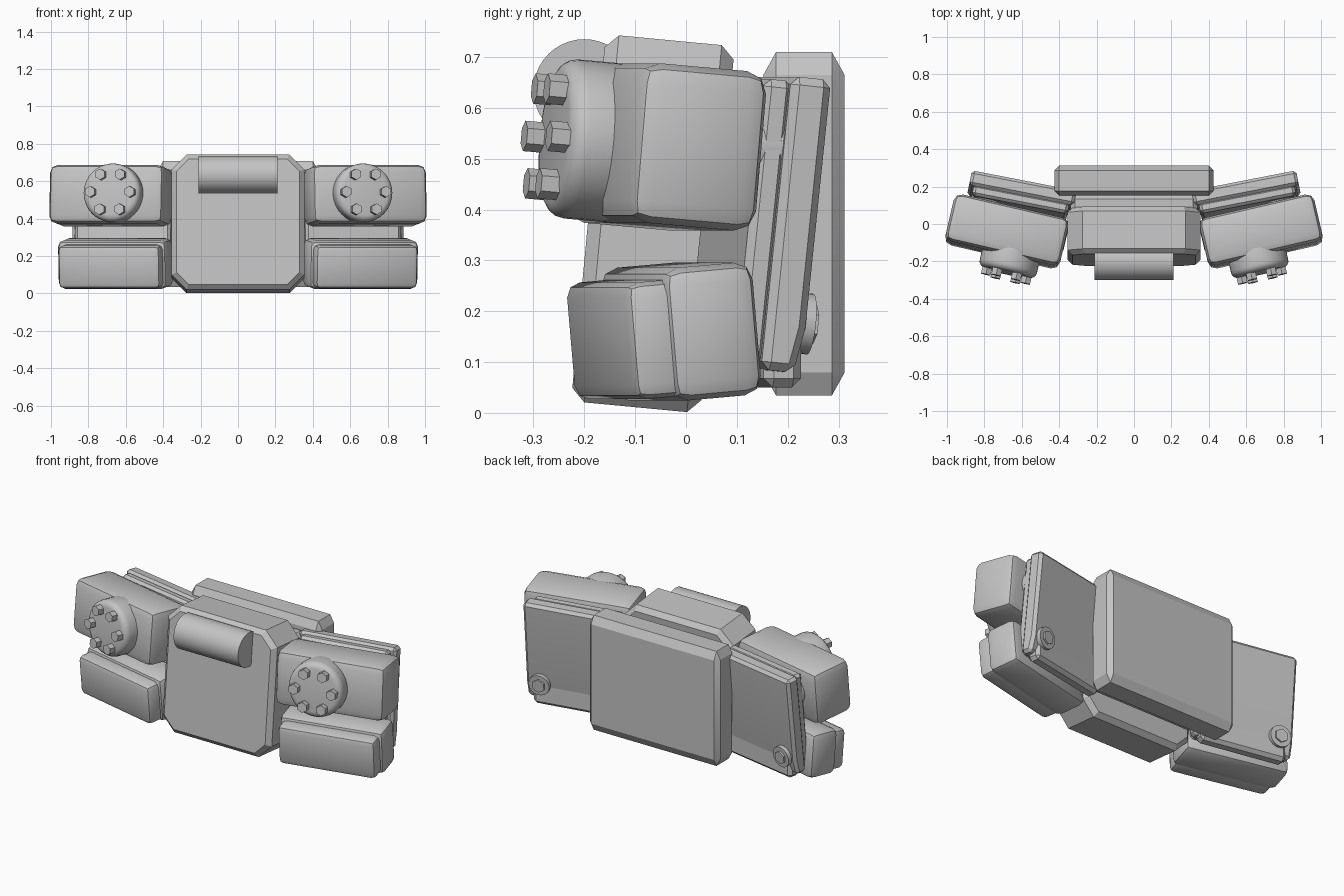
import bpy, bmesh, math
from mathutils import Matrix, Vector

cube = bpy.data.objects.get("Cube")
if cube:
    bpy.data.objects.remove(cube, do_unlink=True)

grey = bpy.data.materials.new("plain_grey")
grey.use_nodes = True
GREY = (0.55, 0.55, 0.55, 1)
grey.diffuse_color = GREY
grey.node_tree.nodes["Principled BSDF"].inputs["Base Color"].default_value = GREY


def frame(loc, tilt=0, turn=0):
    """Placement: tilt about x first, then turn about z."""
    return (Matrix.Translation(loc) @ Matrix.Rotation(math.radians(turn), 4, 'Z')
            @ Matrix.Rotation(math.radians(tilt), 4, 'X'))


def finish(name, bm, place, mirror):
    bm.transform(place)
    bmesh.ops.recalc_face_normals(bm, faces=bm.faces)
    for f in bm.faces:
        f.smooth = True
    for e in bm.edges:
        e.smooth = e.calc_face_angle(0) < math.radians(28)
    me = bpy.data.meshes.new(name)
    bm.to_mesh(me)
    bm.free()
    me.materials.append(grey)
    ob = bpy.data.objects.new(name, me)
    bpy.context.collection.objects.link(ob)
    if mirror:
        ob.modifiers.new("Mirror", 'MIRROR').use_mirror_merge = False
    return ob


def chamfer(bm, edges, width, segments=1):
    bmesh.ops.bevel(bm, geom=edges, offset=width, segments=segments,
                    profile=0.5, affect='EDGES')


def block(name, size, place, bevel, segments=1, corner=0, profile=None,
          stretch=1, mirror=True):
    """Chamfered solid: a y-z profile swept along x; stretch lengthens z chamfers."""
    w, d, h = size[0] / 2, size[1] / 2, size[2] / 2 / stretch
    pts = profile or [(-d, -h), (d, -h), (d, h), (-d, h)]
    bm = bmesh.new()
    face = bm.faces.new([bm.verts.new((-w, y, z)) for y, z in pts])
    ext = bmesh.ops.extrude_face_region(bm, geom=[face])["geom"]
    bmesh.ops.translate(bm, vec=(2 * w, 0, 0),
                        verts=[v for v in ext if isinstance(v, bmesh.types.BMVert)])
    bmesh.ops.recalc_face_normals(bm, faces=bm.faces)

    def along_y(e):
        d = (e.verts[0].co - e.verts[1].co).normalized()
        return abs(d.y) > 0.9
    if corner:
        chamfer(bm, [e for e in bm.edges if along_y(e)], corner)
        chamfer(bm, [e for e in bm.edges if not along_y(e)], bevel, segments)
    else:
        chamfer(bm, [e for e in bm.edges if e.calc_face_angle(0) > 0.5], bevel, segments)
    bmesh.ops.scale(bm, vec=(1, 1, stretch), verts=bm.verts)
    return finish(name, bm, place, mirror)


def drum(name, radius, depth, place, offset=(0, 0, 0), sides=32, rim=0,
         axis='Y', mirror=True):
    """Cylinder along x or y; rim rounds its two end edges."""
    bm = bmesh.new()
    bmesh.ops.create_cone(bm, cap_ends=True, segments=sides, radius1=radius,
                          radius2=radius, depth=depth)
    if rim:
        chamfer(bm, [e for e in bm.edges
                     if abs(e.verts[0].co.z - e.verts[1].co.z) < 1e-5], rim, 4)
    spin = Matrix.Rotation(math.pi / 2, 4, 'X' if axis == 'Y' else 'Y')
    return finish(name, bm, place @ Matrix.Translation(offset) @ spin, mirror)


# Centre body, with the front roller and the spine behind it
block("centre_body", (0.71, 0.255, 0.725), frame((0, -0.065, 0.372), -5.4),
      0.026, corner=0.08, mirror=False)
drum("front_roller", 0.1, 0.42, frame((0, -0.2, 0.635)), sides=40, axis='X', mirror=False)
block("spine_plate", (0.68, 0.12, 0.54), frame((0, 0.1, 0.38)), 0.025, mirror=False)

# Back pack
block("back_pack", (0.85, 0.16, 0.675), frame((0, 0.232, 0.372)),
      0.025, stretch=1.8, mirror=False)

# Upper pods with their bolted drums and rear pegs
upper = frame((0.68, -0.04, 0.523), -5, 13)
block("upper_pod", (0.63, 0.26, 0.315), upper, 0.042, segments=2)
drum("pod_drum", 0.157, 0.15, upper, (-0.05, -0.14, 0), sides=40, rim=0.035)
for i in range(6):
    a = i * math.pi / 3
    drum("drum_bolt", 0.03, 0.06,
         upper, (-0.05 + 0.108 * math.cos(a), -0.22, 0.108 * math.sin(a)), sides=6)
drum("rear_peg", 0.08, 0.1, frame((0.79, 0.135, 0.525), 0, 11))

# Lower pods: main body and front cover
lower = frame((0.655, -0.01, 0.16), 5, 13)
block("lower_pod", (0.6, 0.185, 0.262), lower, 0.036, segments=2)
block("lower_pod_cover", (0.56, 0.13, 0.23), lower @ Matrix.Translation((0, -0.1, -0.006)),
      0.028, segments=2)

# Back wings: outer panel with a tapered foot, inner layer and lower block
wing = frame((0.6, 0.165, 0.37), -6, 11)
block("wing_panel", (0.57, 0.08, 0.58), wing, 0.016,
      profile=[(-0.04, -0.29), (0.025, -0.29), (0.04, -0.2), (0.04, 0.29), (-0.04, 0.29)])
block("wing_inner_layer", (0.52, 0.06, 0.56), wing @ Matrix.Translation((0, -0.06, 0)), 0.015)
block("wing_lower_block", (0.5, 0.075, 0.2), frame((0.6, 0.145, 0.15), 0, 11), 0.018)

# Wing pivot bolts
drum("pivot_washer", 0.06, 0.04, wing, (0.2, 0.042, -0.19))
drum("pivot_bolt", 0.038, 0.05, wing, (0.2, 0.047, -0.19), sides=6)
